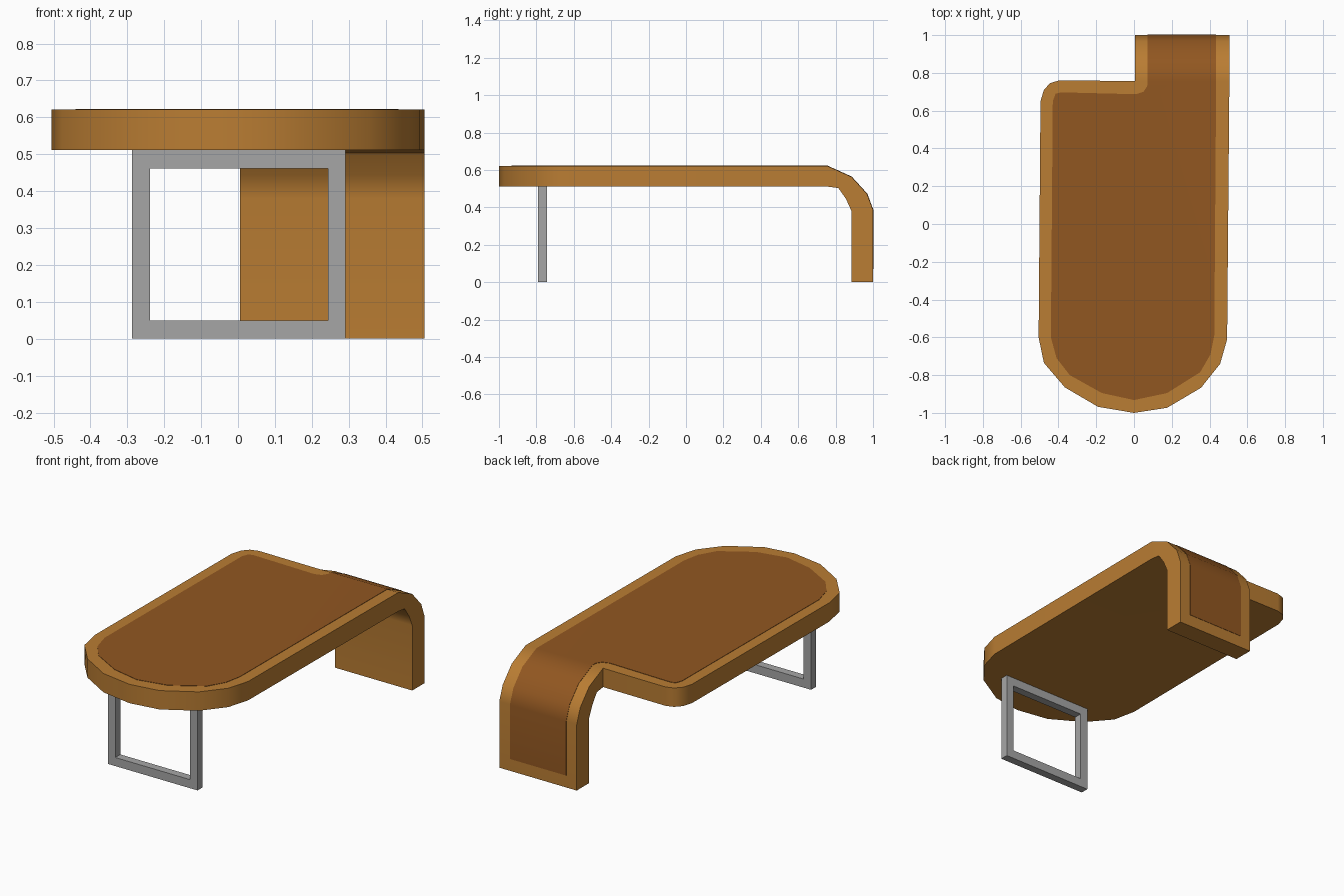
import bpy, bmesh, math

if "Cube" in bpy.data.objects:
    bpy.data.objects.remove(bpy.data.objects["Cube"])


def material(name, rgb):
    m = bpy.data.materials.new(name)
    m.diffuse_color = (*rgb, 1)
    m.use_nodes = True
    m.node_tree.nodes["Principled BSDF"].inputs["Base Color"].default_value = m.diffuse_color
    return m


light_wood = material("light wood", (0.49, 0.205, 0.033))
dark_wood = material("dark wood", (0.285, 0.095, 0.015))
metal = material("grey metal", (0.38, 0.38, 0.38))


def finish(bm, name, mat, smooth):
    bmesh.ops.recalc_face_normals(bm, faces=bm.faces[:])
    me = bpy.data.meshes.new(name)
    bm.to_mesh(me)
    bm.free()
    me.materials.append(mat)
    ob = bpy.data.objects.new(name, me)
    bpy.context.collection.objects.link(ob)
    if smooth:
        bpy.ops.object.select_all(action='DESELECT')
        ob.select_set(True)
        bpy.context.view_layer.objects.active = ob
        bpy.ops.object.shade_smooth_by_angle(angle=math.radians(35))
        ob.modifiers.new("even shading", 'WEIGHTED_NORMAL').keep_sharp = True
    return ob


def waterfall_slab(name, outline, outer, inner, mat):
    """Flat slab whose open edge (last to first outline point) continues
    down a bent strip; outer and inner are (y, z) profiles of the bend."""
    bm = bmesh.new()
    top = [bm.verts.new((x, y, outer[0][1])) for x, y in outline]
    low = [bm.verts.new((x, y, inner[0][1])) for x, y in outline]
    bm.faces.new(top)
    bm.faces.new(low[::-1])
    for i in range(len(outline) - 1):
        bm.faces.new((top[i], low[i], low[i + 1], top[i + 1]))
    x0, x1 = outline[0][0], outline[-1][0]
    prev = [top[0], top[-1], low[-1], low[0]]
    for (yo, zo), (yi, zi) in zip(outer[1:], inner[1:]):
        ring = [bm.verts.new(p) for p in
                ((x0, yo, zo), (x1, yo, zo), (x1, yi, zi), (x0, yi, zi))]
        for i in range(4):
            j = (i + 1) % 4
            bm.faces.new((prev[i], prev[j], ring[j], ring[i]))
        prev = ring
    bm.faces.new(prev)
    return finish(bm, name, mat, True)


# Table top flowing into the back leg
outer = [(0.757, 0.621), (0.885, 0.563), (0.968, 0.472), (1.0, 0.386), (1.0, 0)]
inner = [(0.757, 0.511), (0.815, 0.503), (0.856, 0.444), (0.885, 0.38), (0.885, 0)]
outline = [(0.005, 0.757), (-0.398, 0.76), (-0.445, 0.745), (-0.477, 0.71),
           (-0.495, 0.65), (-0.505, -0.60), (-0.477, -0.735), (-0.366, -0.865),
           (-0.19, -0.968), (0, -1), (0.175, -0.973), (0.355, -0.867),
           (0.456, -0.74), (0.493, -0.61), (0.505, 0.757)]
waterfall_slab("table_top_and_back_leg", outline, outer, inner, light_wood)

# Dark inlay, a thin plate following the top and the back of the leg
inlay = [(0.072, 0.757), (0.07, 0.73), (0.05, 0.70), (0.01, 0.687),
         (-0.385, 0.697), (-0.415, 0.69), (-0.43, 0.65), (-0.44, -0.60),
         (-0.41, -0.71), (-0.34, -0.80), (-0.17, -0.895), (0, -0.932),
         (0.175, -0.895), (0.35, -0.785), (0.405, -0.69), (0.425, -0.59),
         (0.435, 0.757)]
path = outer[:-1] + [(1.0, 0.07)]
angles = [math.radians(a) for a in (0, 36, 59, 85, 90)]


def offset(d):
    return [(y + d * math.sin(a), z + d * math.cos(a)) for (y, z), a in zip(path, angles)]


waterfall_slab("dark_inlay", inlay, offset(0.002), offset(-0.002), dark_wood)

# Square metal frame leg at the front
bm = bmesh.new()


def rect(x0, x1, z0, z1, y):
    return [bm.verts.new((x, y, z)) for x, z in ((x0, z0), (x1, z0), (x1, z1), (x0, z1))]


loops = []
for y in (-0.79, -0.743):
    loops.append((rect(-0.287, 0.292, 0, 0.511, y), rect(-0.239, 0.244, 0.05, 0.461, y)))
(fo, fi), (bo, bi) = loops
for a, b in ((fo, fi), (fi, bi), (bi, bo), (bo, fo)):
    for i in range(4):
        j = (i + 1) % 4
        bm.faces.new((a[i], a[j], b[j], b[i]))
finish(bm, "front_frame_leg", metal, False)
